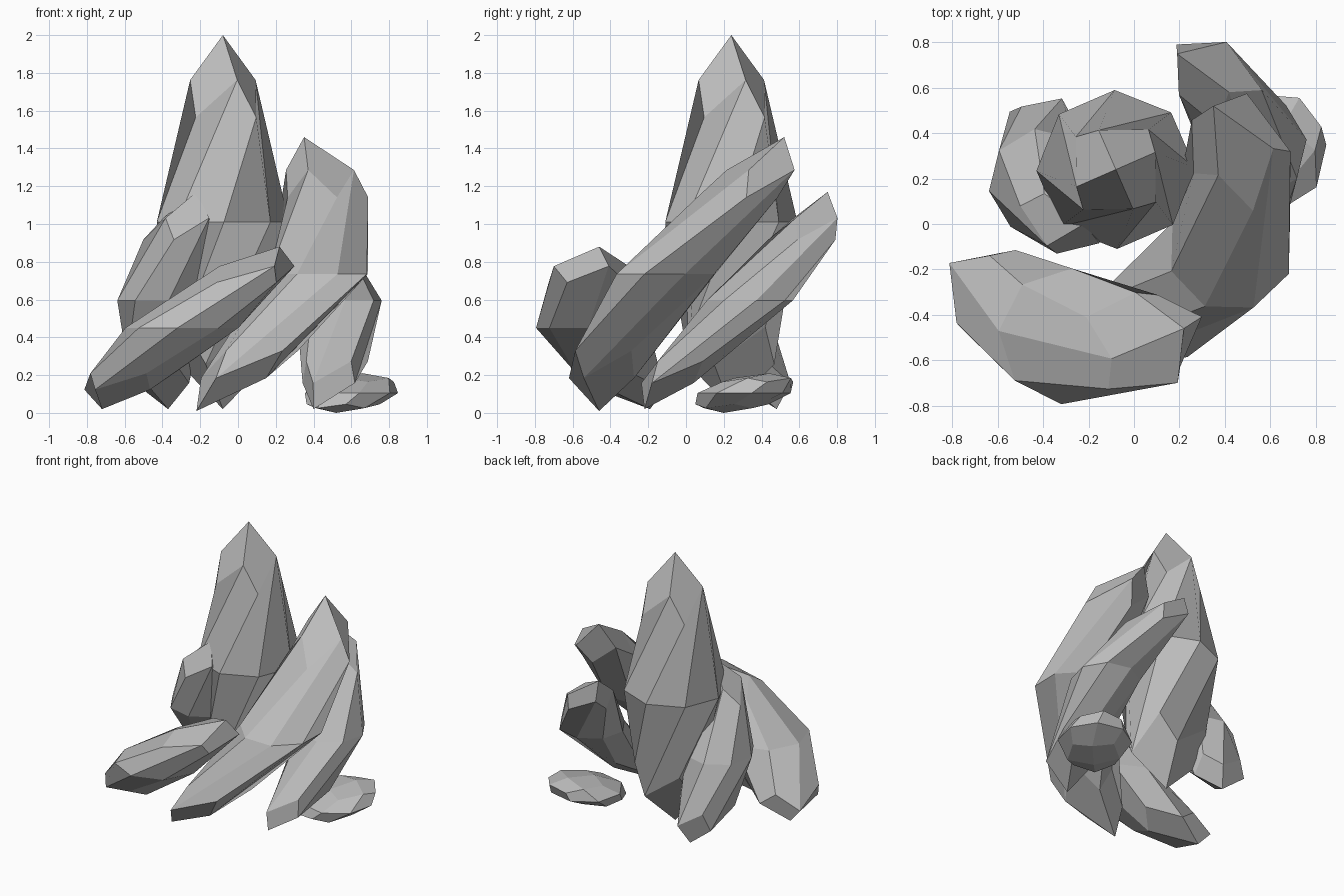
import bpy
import bmesh
from math import atan2, pi, cos, sin
from mathutils import Matrix, Vector

if "Cube" in bpy.data.objects:
    bpy.data.objects.remove(bpy.data.objects["Cube"])

AXIS = Vector((-0.08, 0.24, 0))  # the whole cluster spirals around this line

stone = bpy.data.materials.new("grey stone")
stone.use_nodes = True
grey = (0.5, 0.5, 0.5, 1)
stone.diffuse_color = grey
stone.node_tree.nodes["Principled BSDF"].inputs["Base Color"].default_value = grey


def spiral(p, direction=1):
    """Turn a point around the axis by a quarter turn per unit of height."""
    turn = Matrix.Rotation(direction * pi / 2 * p.z, 3, 'Z')
    return turn @ (p - AXIS) + AXIS


def crystal(name, bottom, top, radius, top_edge=0.68, top_corner=0.78):
    """Subdivided box rounded to a crystal, leaned between its tips, then twisted."""
    start, end = spiral(Vector(bottom), -1), spiral(Vector(top), -1)
    bm = bmesh.new()
    bmesh.ops.create_cube(bm, size=2)
    bmesh.ops.subdivide_edges(bm, edges=bm.edges[:], cuts=1, use_grid_fill=True)
    for v in bm.verts:
        x, y, z = (round(c) for c in v.co)
        angle = atan2(y, x) + pi / 4
        kind = abs(x) + abs(y)
        if z == 0:                      # belt
            level, r = 0, 1
        elif kind == 0:                 # tip
            level, r = z, 0
        elif kind == 1:                 # upper ridge points
            level, r = z * 0.76, top_edge if z > 0 else 0.7
        else:                           # lower ridge points
            level, r = z * 0.56, top_corner if z > 0 else 0.78
        centre = start.lerp(end, (level + 1) / 2)
        offset = Vector((cos(angle), sin(angle), 0)) * r * radius
        v.co = spiral(centre + offset)
    bmesh.ops.recalc_face_normals(bm, faces=bm.faces[:])
    mesh = bpy.data.meshes.new(name)
    bm.to_mesh(mesh)
    bm.free()
    mesh.materials.append(stone)
    obj = bpy.data.objects.new(name, mesh)
    bpy.context.collection.objects.link(obj)


crystal("main_crystal", (-0.08, 0.24, 0.02), (-0.08, 0.24, 2.0), 0.35, 0.54, 0.65)
crystal("large_leaning_crystal", (-0.22, -0.46, 0.01), (0.35, 0.52, 1.46), 0.28)
crystal("front_low_crystal", (-0.72, -0.19, 0.02), (0.22, -0.46, 0.88), 0.3, 0.73)
crystal("side_crystal", (-0.37, 0.48, 0.02), (-0.22, 0.0, 1.17), 0.24)
crystal("back_crystal", (0.4, -0.22, 0.02), (0.19, 0.75, 1.17), 0.23)
crystal("small_pebble", (0.52, 0.2, 0.0), (0.66, 0.44, 0.21), 0.25)
